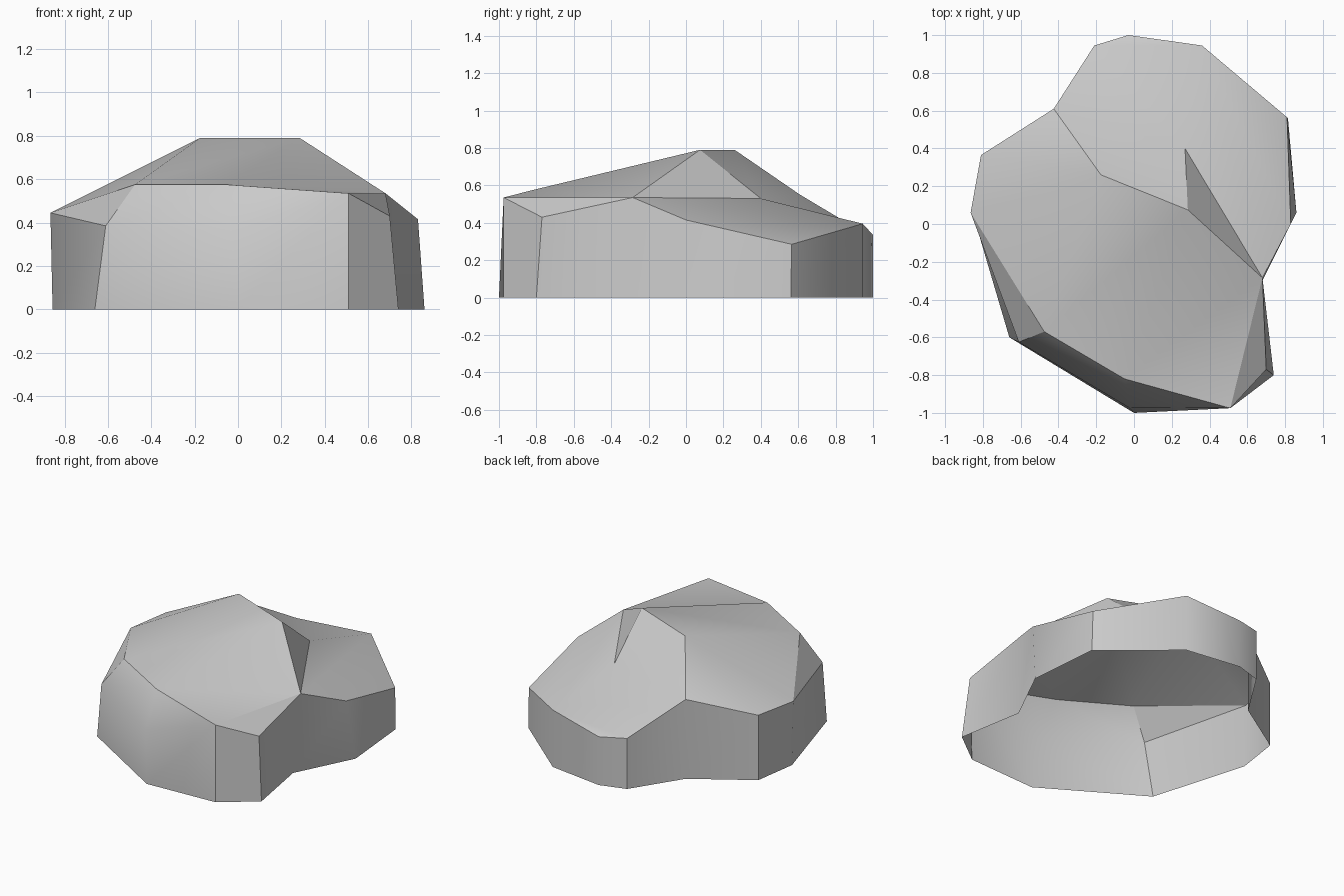
import bpy
import bmesh
from math import radians

cube = bpy.data.objects.get("Cube")
if cube:
    bpy.data.objects.remove(cube, do_unlink=True)

# Stone colour
stone = bpy.data.materials.new("warm_grey_stone")
stone.use_nodes = True
grey = (0.6, 0.6, 0.6, 1)
stone.diffuse_color = grey
stone.node_tree.nodes["Principled BSDF"].inputs["Base Color"].default_value = grey

# Rim of the rock, counter-clockwise: top corner, then the ground corner if it leans
rim = {
    "G": [(0.51, -0.975, 0.535)],
    "F": [(0.70, -0.77, 0.43), (0.74, -0.80)],
    "E": [(0.68, -0.285, 0.535), (0.66, -0.34)],
    "D": [(0.83, 0.0, 0.415), (0.86, 0.06)],
    "C": [(0.81, 0.565, 0.285), (0.815, 0.56)],
    "B": [(0.36, 0.945, 0.395)],
    "A": [(-0.03, 1.0, 0.335)],
    "N": [(-0.21, 0.945, 0.35)],
    "M": [(-0.425, 0.61, 0.55)],
    "L": [(-0.81, 0.365, 0.45)],
    "K": [(-0.865, 0.06, 0.445), (-0.855, 0.06)],
    "I": [(-0.61, -0.625, 0.385), (-0.66, -0.60)],
    "H": [(-0.03, -0.97, 0.36), (0.0, -1.0)],
}
# Inner corners: two summit points, the crack and the front shoulder
inner = {
    "P": (-0.175, 0.26, 0.79),
    "S": (0.285, 0.075, 0.79),
    "Q": (0.27, 0.40, 0.53),
    "R": (-0.475, -0.57, 0.575),
    "T": (-0.05, -0.82, 0.575),
}
# Upper facets, grouped by the slab they belong to
main_slab = "KPL LPM KRP PRS SRT STE ETG"
back_slab = "PSQ PQM MQN NQB NBA"
side_slab = "SEQ QEB EDB DCB GFE"
front_slope = "IHT ITR IRK HGT"

bm = bmesh.new()
top = {k: bm.verts.new(c[0]) for k, c in rim.items()}
ground = {k: bm.verts.new((*c[-1][:2], 0)) for k, c in rim.items()}
top.update({k: bm.verts.new(c) for k, c in inner.items()})

# Side walls, open underneath
names = list(rim)
for a, b in zip(names, names[1:] + names[:1]):
    bm.faces.new((ground[a], ground[b], top[b], top[a]))

# Top facets
for slab in (main_slab, back_slab, side_slab, front_slope):
    for facet in slab.split():
        bm.faces.new([top[k] for k in facet])
bmesh.ops.recalc_face_normals(bm, faces=bm.faces)
walls = [f for f in bm.faces if len(f.verts) == 4]
if sum(f.normal.dot(f.calc_center_median()) for f in walls) < 0:
    bmesh.ops.reverse_faces(bm, faces=bm.faces)

# Smooth gentle bends, keep strong creases hard
bm.normal_update()
for f in bm.faces:
    f.smooth = True
for e in bm.edges:
    e.smooth = e.calc_face_angle(0) < radians(36.5)


def crease(a, b, smooth):
    edge = bm.edges.get((a, b))
    if edge:
        edge.smooth = smooth


crease(ground["G"], top["G"], False)
crease(top["I"], top["H"], True)
crease(ground["H"], top["H"], True)
for pair in ("RT", "TG", "IR", "KR", "KI", "PM", "PS", "SE", "SQ", "QE", "GE"):
    crease(top[pair[0]], top[pair[1]], False)

mesh = bpy.data.meshes.new("rock")
bm.to_mesh(mesh)
bm.free()
mesh.materials.append(stone)
rock = bpy.data.objects.new("rock", mesh)
bpy.context.collection.objects.link(rock)
